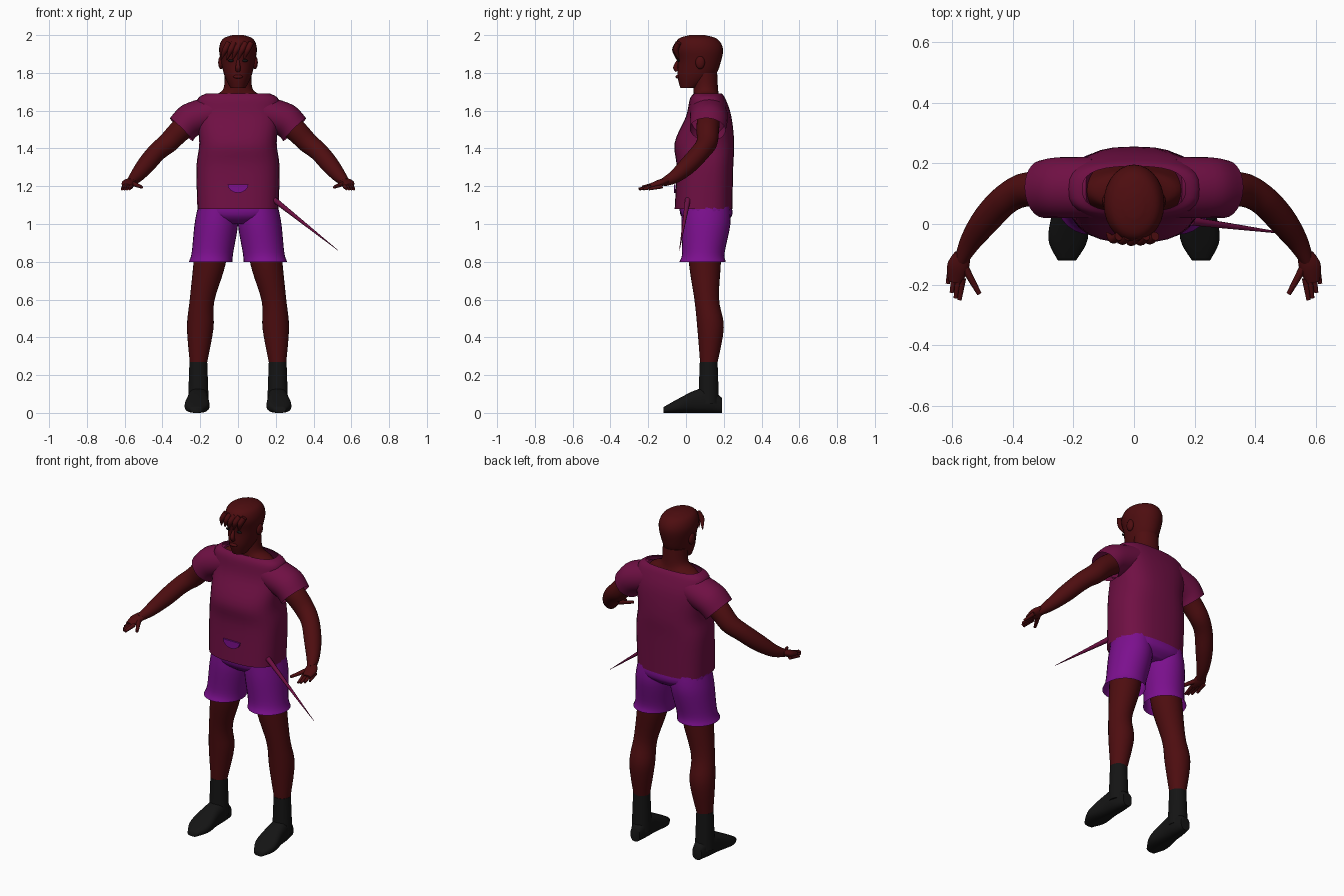
import bpy, bmesh, math
from mathutils import Vector

cube = bpy.data.objects.get("Cube")
if cube:
    bpy.data.objects.remove(cube)


def material(name, *rgb):
    m = bpy.data.materials.new(name)
    m.use_nodes = True
    m.diffuse_color = (*rgb, 1)
    m.node_tree.nodes["Principled BSDF"].inputs["Base Color"].default_value = (*rgb, 1)
    return m


skin = material("dark red skin", .075, .004, .005)
plum = material("plum cloth", .16, .005, .057)
violet = material("violet cloth", .2, .005, .27)
black = material("black footwear", .007, .007, .007)


def finish(name, bm, mat, mirror):
    """Turn a bmesh into a smooth object, optionally mirrored left to right."""
    bmesh.ops.recalc_face_normals(bm, faces=bm.faces)
    mesh = bpy.data.meshes.new(name)
    bm.to_mesh(mesh)
    bm.free()
    mesh.materials.append(mat)
    mesh.shade_smooth()
    mesh.set_sharp_from_angle(angle=math.radians(60))
    ob = bpy.data.objects.new(name, mesh)
    bpy.context.collection.objects.link(ob)
    if mirror:
        ob.modifiers.new("Mirror", 'MIRROR')


def spline(a, b, c, d, t):
    """Point between b and c on a smooth curve through all four."""
    return b + (c - a) * (t / 2) + (a * 2 - b * 5 + c * 4 - d) * (t * t / 2) \
        + (b * 3 - a - c * 3 + d) * (t ** 3 / 2)


def refine(rings, steps=5):
    """Add in-between rings so a few key rings give a smooth surface."""
    padded = [rings[0], *rings, rings[-1]]
    result = []
    for four in zip(padded, padded[1:], padded[2:], padded[3:]):
        for step in range(steps):
            result.append([spline(*vectors, step / steps) for vectors in zip(*four)])
    return result + [rings[-1]]


def loft(name, rings, mat, mirror=False, power=2, start=True, end=True, sides=28):
    """Skin superellipse rings, each a centre and two half-axes."""
    bm = bmesh.new()
    loops = []
    for centre, across, up in refine(rings):
        loop = []
        for i in range(sides):
            angle = math.tau * i / sides
            c, s = (math.copysign(abs(f(angle)) ** (2 / power), f(angle))
                    for f in (math.cos, math.sin))
            loop.append(bm.verts.new(centre + across * c + up * s))
        loops.append(loop)
    for low, high in zip(loops, loops[1:]):
        for i in range(sides):
            bm.faces.new((low[i - 1], low[i], high[i], high[i - 1]))
    if start:
        bm.faces.new(loops[0])
    if end:
        bm.faces.new(loops[-1])
    finish(name, bm, mat, mirror)


def level(z, half_width, front, back, x=0):
    """Horizontal ring reaching from front to back."""
    return (Vector((x, (front + back) / 2, z)), Vector((half_width, 0, 0)),
            Vector((0, (back - front) / 2, 0)))


def tube(name, points, mat, mirror=True, ratio=1, **options):
    """Loft square to a path of (x, y, z, radius); ratio widens one axis."""
    path = [Vector(p[:3]) for p in points]
    rings = []
    for i, point in enumerate(points):
        following = path[min(i + 1, len(path) - 1)]
        tangent = (following - path[max(i - 1, 0)]).normalized()
        side = tangent.cross(Vector((1, 0, 0))).normalized()
        radius = point[3]
        rings.append((path[i], side * radius, tangent.cross(side) * radius * ratio))
    loft(name, rings, mat, mirror, **options)


def ball(name, centre, size, mat, mirror=False):
    bm = bmesh.new()
    bmesh.ops.create_uvsphere(bm, u_segments=16, v_segments=10, radius=1)
    bmesh.ops.scale(bm, vec=size, verts=bm.verts)
    bmesh.ops.translate(bm, vec=centre, verts=bm.verts)
    finish(name, bm, mat, mirror)


# Head and neck
loft("head", [
    level(1.72, half_width=.04, front=-.03, back=.06),
    level(1.78, half_width=.07, front=-.045, back=.15),
    level(1.86, half_width=.09, front=-.045, back=.185),
    level(1.93, half_width=.1, front=-.06, back=.195),
    level(1.98, half_width=.08, front=-.04, back=.165),
    level(2, half_width=.03, front=.02, back=.1)], skin)
loft("neck", [
    level(1.6, half_width=.19, front=.02, back=.2),
    level(1.67, half_width=.15, front=.04, back=.18),
    level(1.71, half_width=.08, front=.04, back=.17),
    level(1.8, half_width=.07, front=.04, back=.165)], skin)

# Face
tube("nose", [(0, -.04, 1.87, .006), (0, -.055, 1.83, .013), (0, -.045, 1.81, .012)],
     skin, mirror=False)
ball("lips", (0, -.045, 1.78), (.026, .01, .01), skin)
ball("eye", (.037, -.04, 1.865), (.015, .007, .007), black, mirror=True)
ball("ear", (.09, .075, 1.855), (.015, .025, .035), skin, mirror=True)

# Swept locks over the forehead
for i in range(5):
    x = .05 - .03 * i
    inset = abs(x) * .3
    tube("hair_lock", [(x + .02, -.04, 1.96, .015), (x, inset / 2 - .06, 1.92, .015),
                       (x - .02, inset - .05, 1.87, .003)], skin, mirror=False, sides=10)

# Shirt, open at the hem, collar and cuffs
loft("shirt_body", [
    level(1.08, half_width=.215, front=-.06, back=.245),
    level(1.3, half_width=.22, front=-.05, back=.25),
    level(1.43, half_width=.205, front=-.06, back=.255),
    level(1.57, half_width=.22, front=0, back=.24),
    level(1.66, half_width=.215, front=.02, back=.21),
    level(1.69, half_width=.17, front=.04, back=.19)],
    plum, power=2.7, start=False, end=False)
tube("shirt_sleeve", [(.13, .12, 1.59, .1), (.25, .12, 1.55, .1), (.3, .115, 1.5, .095)],
     plum, ratio=.9, end=False)
tube("shirt_spike", [(.19, .01, 1.13, .015), (.53, -.035, .86, .001)],
     plum, mirror=False, sides=8)

# Half-round patch at the waist
bm = bmesh.new()
arc = [math.pi * i / 8 for i in range(9)]
patch = bm.faces.new([bm.verts.new((.055 * math.cos(a), -.064, 1.21 - .045 * math.sin(a)))
                      for a in arc])
rim = bmesh.ops.extrude_face_region(bm, geom=[patch])["geom"]
bmesh.ops.translate(bm, vec=(0, .009, 0),
                    verts=[v for v in rim if isinstance(v, bmesh.types.BMVert)])
finish("waist_patch", bm, violet, mirror=False)

# Shorts
loft("shorts_seat", [
    level(1.15, half_width=.2, front=-.03, back=.23),
    level(1.05, half_width=.21, front=-.03, back=.245),
    level(1, half_width=.1, front=.02, back=.2)], violet, power=2.5)
loft("shorts_leg", [
    level(1.1, half_width=.1, front=-.02, back=.23, x=.11),
    level(1, half_width=.115, front=-.025, back=.235, x=.115),
    level(.85, half_width=.11, front=-.02, back=.205, x=.135),
    level(.8, half_width=.115, front=-.035, back=.21, x=.145)],
    violet, mirror=True, end=False)

# Legs and socks
tube("leg", [(.13, .1, 1, .09), (.15, .1, .8, .085), (.19, .11, .6, .065),
             (.2, .13, .45, .07), (.21, .12, .26, .045)], skin)
tube("sock", [(.21, .12, .27, .047), (.21, .12, .05, .055)], black)


# Flat-soled shoes, toes turned slightly outward
def shoe_ring(y, half_width, height):
    return (Vector((.215 - y / 20, y, height / 2)), Vector((half_width, 0, 0)),
            Vector((0, 0, height / 2)))


loft("shoe", [shoe_ring(.19, half_width=.03, height=.08),
              shoe_ring(.12, half_width=.05, height=.13),
              shoe_ring(.05, half_width=.055, height=.12),
              shoe_ring(-.05, half_width=.065, height=.07),
              shoe_ring(-.12, half_width=.03, height=.03)],
     black, mirror=True, power=2.6)

# Arms and hands
tube("arm", [(.2, .12, 1.57, .06), (.3, .115, 1.5, .06), (.37, .11, 1.43, .055),
             (.43, .075, 1.38, .05), (.49, .01, 1.31, .047), (.54, -.06, 1.25, .035),
             (.57, -.12, 1.22, .022)], skin)
tube("palm", [(.565, -.1, 1.23, .015), (.58, -.14, 1.215, .02), (.59, -.19, 1.2, .013)],
     skin, ratio=1.8)
for i, finger in enumerate(("index", "middle", "ring", "little")):
    reach = -.25 + .006 * i * i
    tube(finger + "_finger", [(.565 + .012 * i, reach + .07, 1.2, .012),
                              (.575 + .013 * i, reach, 1.185, .007)], skin, sides=10)
tube("thumb", [(.56, -.14, 1.215, .014), (.51, -.23, 1.195, .008)], skin, sides=10)
